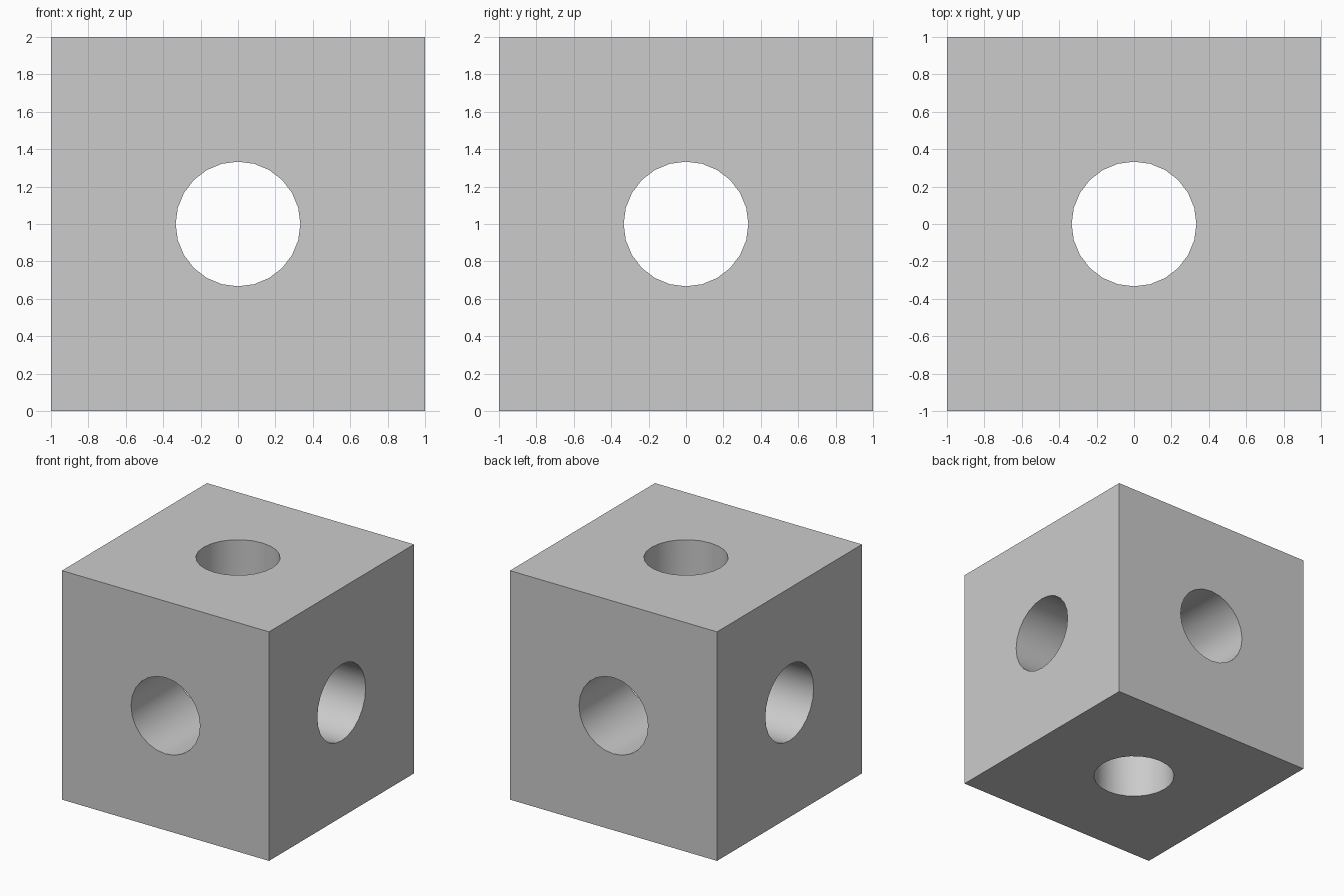
import bpy, bmesh
from math import pi

if "Cube" in bpy.data.objects:
    bpy.data.objects.remove(bpy.data.objects["Cube"])

CENTRE = (0, 0, 1)
BORE_RADIUS = 1 / 3

# Solid block
bpy.ops.mesh.primitive_cube_add(size=2, location=CENTRE)
block = bpy.context.object
block.name = "drilled_block"

# One 24-sided bore along each axis
cutters = []
for axis, rotation in (("z", (0, 0, 0)), ("y", (pi / 2, 0, 0)), ("x", (0, pi / 2, 0))):
    bpy.ops.mesh.primitive_cylinder_add(vertices=24, radius=BORE_RADIUS, depth=3,
                                        location=CENTRE, rotation=rotation)
    cutter = bpy.context.object
    cutter.name = f"bore_cutter_{axis}"
    cutter.hide_render = True
    cutters.append(cutter)
    cut = block.modifiers.new(f"bore_{axis}", 'BOOLEAN')
    cut.operation = 'DIFFERENCE'
    cut.solver = 'EXACT'
    cut.object = cutter

# Apply the cuts and drop the cutters
bpy.ops.object.select_all(action='DESELECT')
block.select_set(True)
bpy.context.view_layer.objects.active = block
for name in [m.name for m in block.modifiers]:
    bpy.ops.object.modifier_apply(modifier=name)
for cutter in cutters:
    bpy.data.objects.remove(cutter)

# Weld tiny slivers where the bores cross
bm = bmesh.new()
bm.from_mesh(block.data)
bmesh.ops.remove_doubles(bm, verts=bm.verts, dist=0.0005)
bmesh.ops.dissolve_degenerate(bm, edges=bm.edges, dist=0.0001)
bmesh.ops.recalc_face_normals(bm, faces=bm.faces)
bm.to_mesh(block.data)
bm.free()

# Smooth bores, sharp rims
bpy.ops.object.shade_smooth_by_angle(angle=pi / 6)
